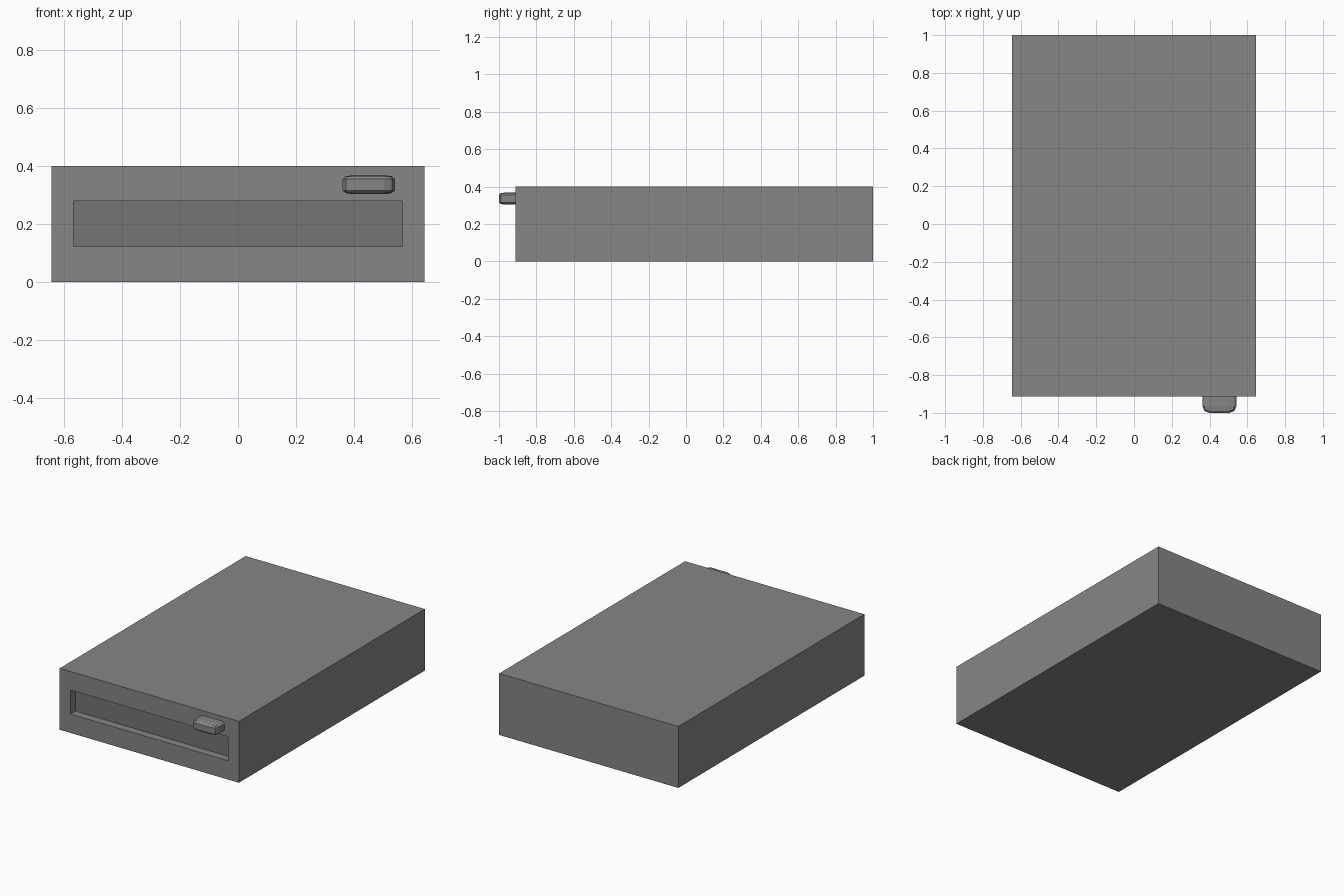
import bpy, bmesh
from mathutils import Matrix, Vector

if "Cube" in bpy.data.objects:
    bpy.data.objects.remove(bpy.data.objects["Cube"])


def material(name, grey):
    m = bpy.data.materials.new(name)
    m.diffuse_color = (grey, grey, grey, 1)
    m.use_nodes = True
    m.node_tree.nodes["Principled BSDF"].inputs["Base Color"].default_value = m.diffuse_color
    return m


def box(bm, lo, hi):
    lo, hi = Vector(lo), Vector(hi)
    m = Matrix.Translation((lo + hi) / 2) @ Matrix.Diagonal((*(hi - lo), 1))
    bmesh.ops.create_cube(bm, size=1, matrix=m)


def make(name, bm, *mats):
    bmesh.ops.recalc_face_normals(bm, faces=bm.faces)
    me = bpy.data.meshes.new(name)
    bm.to_mesh(me)
    bm.free()
    for m in mats:
        me.materials.append(m)
    ob = bpy.data.objects.new(name, me)
    bpy.context.collection.objects.link(ob)
    return ob


plastic = material("dark_grey", 0.24)
shadow = material("slot_grey", 0.178)

# Case with a shallow, darker slot set into its front face
bm = bmesh.new()
box(bm, (-0.645, -0.912, 0), (0.645, 1, 0.4))
front = min(bm.faces, key=lambda f: f.calc_center_median().y)
bmesh.ops.inset_individual(bm, faces=[front], thickness=0.1)
for v in front.verts:
    v.co.x = 0.568 if v.co.x > 0 else -0.568
    v.co.z = 0.279 if v.co.z > 0.2 else 0.123
slot = bmesh.ops.extrude_discrete_faces(bm, faces=[front])["faces"][0]
for v in slot.verts:
    v.co.y += 0.05
slot.material_index = 1
make("case", bm, plastic, shadow)

# Eject button: bevelled unit cube, stretched so the bevel follows its proportions
bm = bmesh.new()
bmesh.ops.create_cube(bm, size=1)
bmesh.ops.bevel(bm, geom=bm.edges[:], offset=0.2, segments=2, profile=0.5,
                affect='EDGES')
bm.transform(Matrix.Translation((0.452, -0.91, 0.336))
             @ Matrix.Diagonal((0.18, 0.18, 0.066, 1)))
make("eject_button", bm, plastic)
